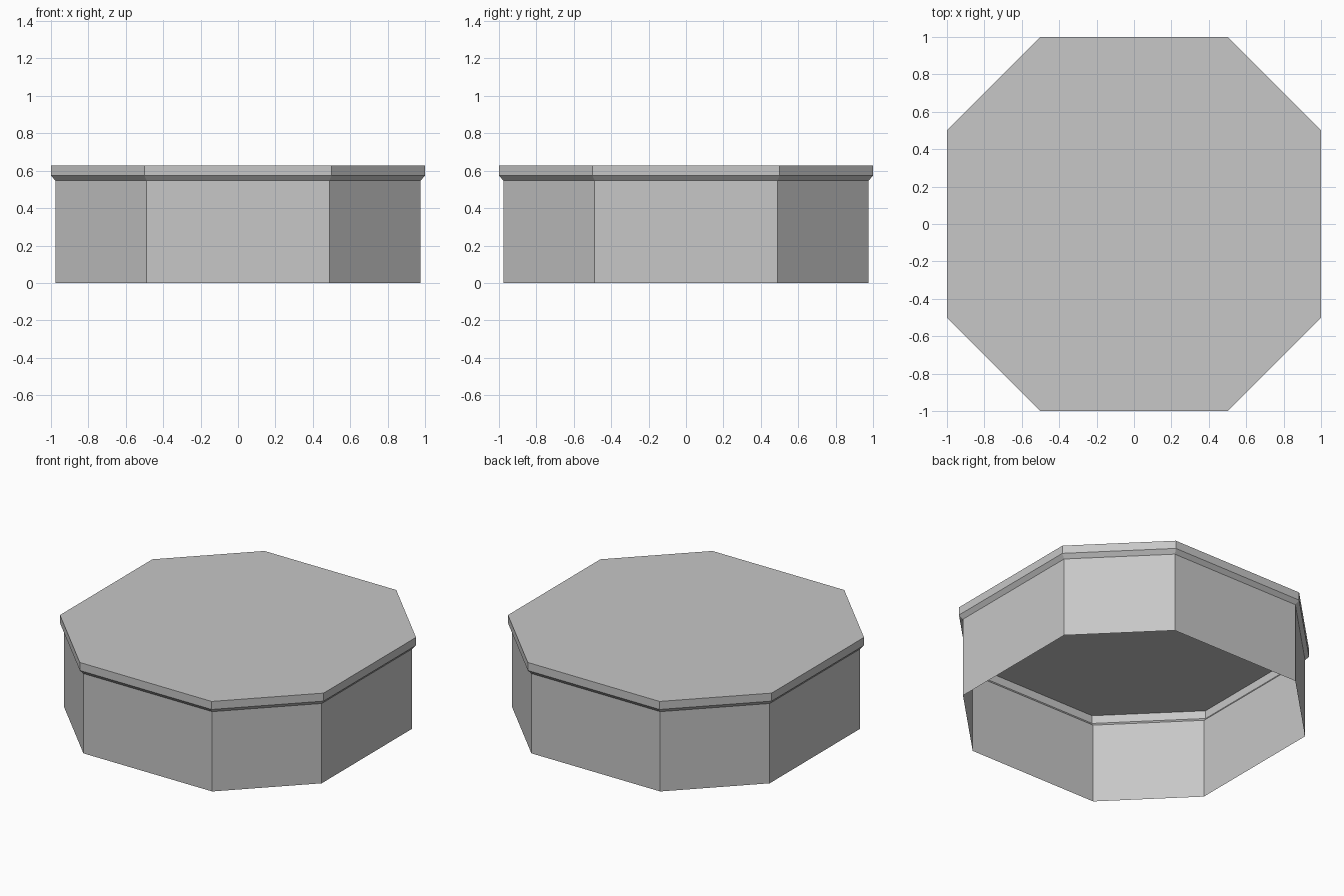
import bpy
import bmesh

default_cube = bpy.data.objects.get("Cube")
if default_cube:
    bpy.data.objects.remove(default_cube, do_unlink=True)

# Single plain grey finish
grey = bpy.data.materials.new("plain_grey")
grey.use_nodes = True
colour = (0.57, 0.57, 0.57, 1)
grey.diffuse_color = colour
grey.node_tree.nodes["Principled BSDF"].inputs["Base Color"].default_value = colour


def octagon(radius):
    """Square of half-width radius with corners cut at half the side."""
    corner = radius / 2
    points = [(radius, -corner), (radius, corner)]
    outline = []
    for _ in range(4):
        outline += points
        points = [(-y, x) for x, y in points]
    return outline


def octagon_shell(name, profile, capped=False):
    """Loft octagons through (half-width, height) pairs, open underneath."""
    bm = bmesh.new()
    rings = [[bm.verts.new((x, y, z)) for x, y in octagon(r)] for r, z in profile]
    for low, high in zip(rings, rings[1:]):
        for i in range(8):
            j = (i + 1) % 8
            bm.faces.new((low[i], low[j], high[j], high[i]))
    if capped:
        bm.faces.new(rings[-1])
    mesh = bpy.data.meshes.new(name)
    bm.to_mesh(mesh)
    bm.free()
    mesh.materials.append(grey)
    obj = bpy.data.objects.new(name, mesh)
    bpy.context.collection.objects.link(obj)
    return obj


WALL, RIM = 0.977, 1.0
WALL_TOP, RIM_BASE, TOP = 0.547, 0.574, 0.629

# Thin open wall
octagon_shell("base_wall", [(WALL, 0), (WALL, WALL_TOP)])

# Overhanging rim with sloped underside and flat top
octagon_shell("top_slab", [(WALL, WALL_TOP), (RIM, RIM_BASE), (RIM, TOP)], capped=True)
